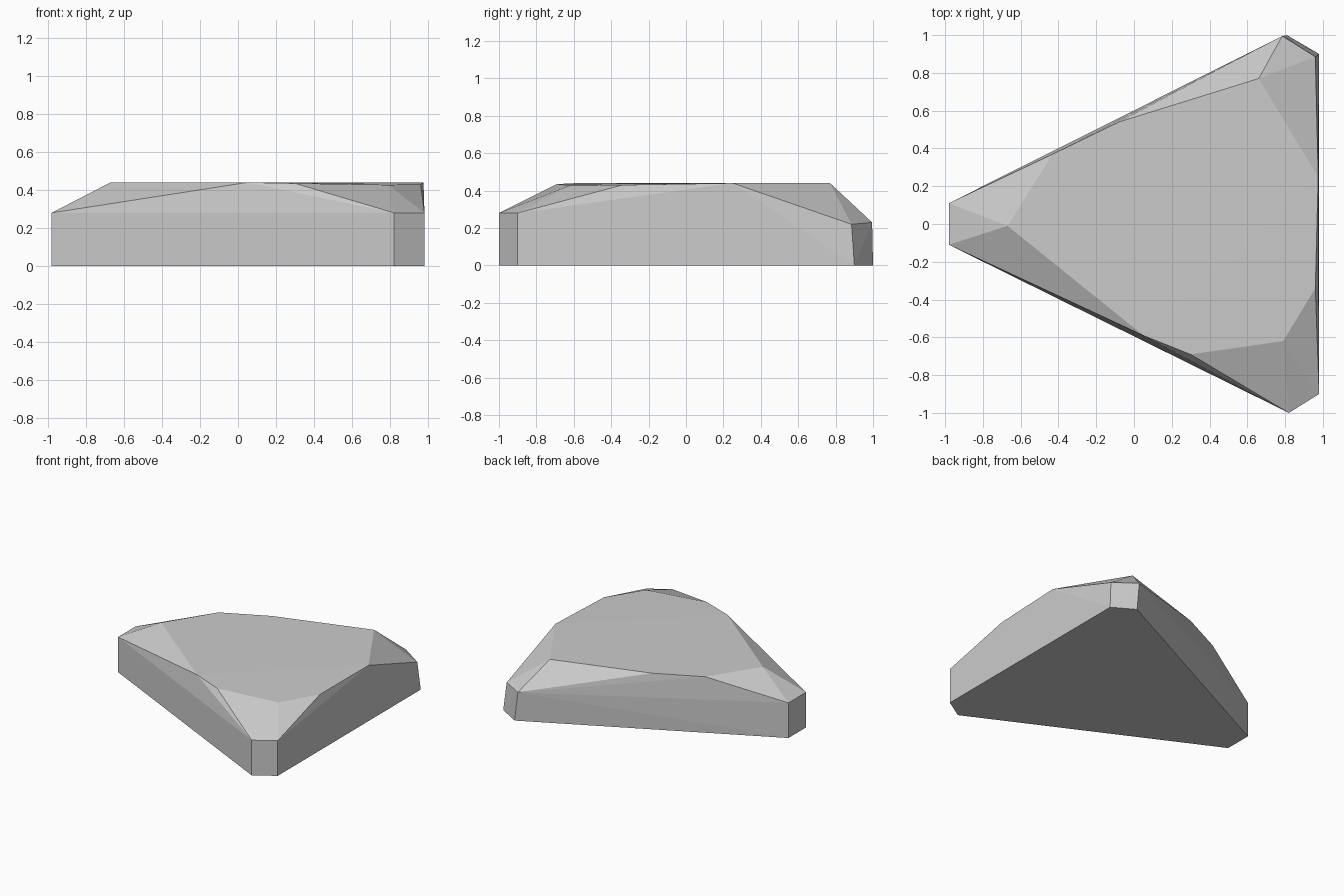
import bpy, bmesh

old = bpy.data.objects.get("Cube")
if old:
    bpy.data.objects.remove(old, do_unlink=True)

# Stone colour
stone = bpy.data.materials.new("stone grey")
stone.use_nodes = True
grey = (0.6, 0.6, 0.6, 1)
stone.diffuse_color = grey
stone.node_tree.nodes["Principled BSDF"].inputs["Base Color"].default_value = grey

# Footprint: triangle with clipped corners
footprint = [(-.98, .11), (-.98, -.11), (.82, -1), (.98, -.9), (.98, .9), (.81, 1)]
# Shoulder: where the corner walls end and the slopes begin
shoulder = [(-.98, .11, .28), (-.98, -.11, .28), (.82, -1, .28),
            (.98, -.9, .28), (.96, .885, .22), (.785, .995, .23)]
# Rim of the nearly flat top
rim = [(-.67, -.01, .44), (.05, -.59, .44), (.3, -.69, .435), (.79, -.62, .427),
       (.96, -.34, .43), (.975, .25, .44), (.66, .77, .44), (-.08, .54, .44), (-.43, .37, .44)]

# Wrap the three rings into one faceted slab
bm = bmesh.new()
for p in [(x, y, 0) for x, y in footprint] + shoulder + rim:
    bm.verts.new(p)
bmesh.ops.convex_hull(bm, input=bm.verts)
bmesh.ops.dissolve_limit(bm, angle_limit=0.02, verts=bm.verts, edges=bm.edges)
bmesh.ops.recalc_face_normals(bm, faces=bm.faces)
mesh = bpy.data.meshes.new("rock_slab")
bm.to_mesh(mesh)
bm.free()
mesh.materials.append(stone)
bpy.context.collection.objects.link(bpy.data.objects.new("rock_slab", mesh))
